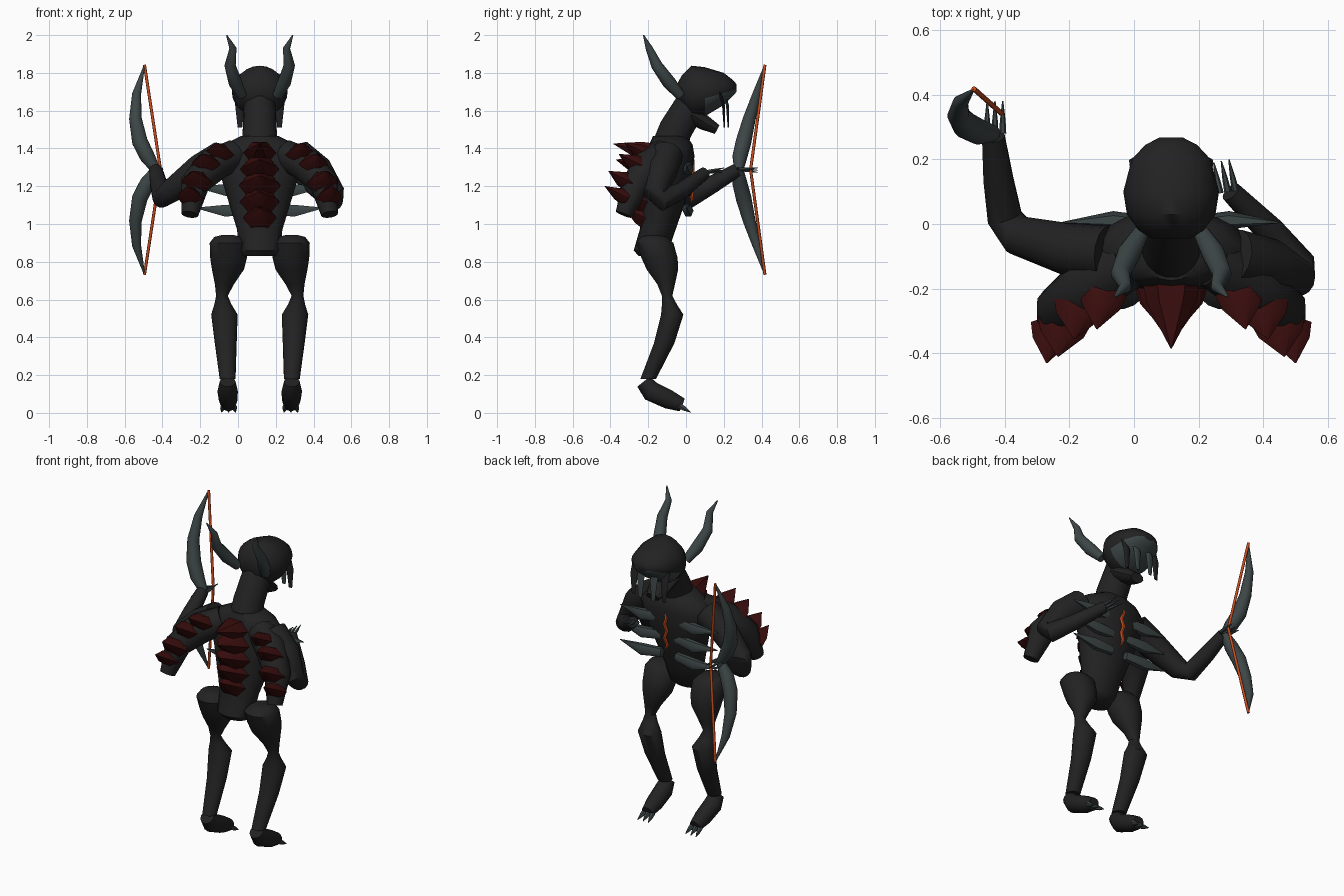
import bpy, bmesh, math
from mathutils import Vector

if "Cube" in bpy.data.objects:
    bpy.data.objects.remove(bpy.data.objects["Cube"])

AXIS = 0.115  # body centre line, offset by the bow on one side
parts = []


def material(name, rgb):
    m = bpy.data.materials.new(name)
    m.use_nodes = True
    color = (*rgb, 1)
    m.diffuse_color = color
    bsdf = m.node_tree.nodes["Principled BSDF"]
    bsdf.inputs["Base Color"].default_value = color
    bsdf.inputs["Roughness"].default_value = 0.7
    return m


HIDE = material("charcoal hide", (0.016, 0.016, 0.016))
BONE = material("slate bone", (0.046, 0.06, 0.061))
SPINE = material("dark red spines", (0.042, 0.004, 0.004))
GLOW = material("ember orange", (0.58, 0.07, 0.012))


def skin(name, rings, mat):
    """Join equal rings of points into a capped surface."""
    bm = bmesh.new()
    loops = [[bm.verts.new(p) for p in ring] for ring in rings]
    n = len(loops[0])
    for a, b in zip(loops, loops[1:]):
        for i in range(n):
            j = (i + 1) % n
            bm.faces.new((a[i], a[j], b[j], b[i]))
    bm.faces.new(loops[0][::-1])
    bm.faces.new(loops[-1])
    bmesh.ops.recalc_face_normals(bm, faces=bm.faces)
    mesh = bpy.data.meshes.new(name)
    bm.to_mesh(mesh)
    bm.free()
    mesh.materials.append(mat)
    ob = bpy.data.objects.new(name, mesh)
    bpy.context.collection.objects.link(ob)
    parts.append(ob)
    return ob


def ellipse(c, u, v, ru, rv, sides):
    angles = [math.tau * i / sides for i in range(sides)]
    return [c + u * ru * math.cos(a) + v * rv * math.sin(a) for a in angles]


def loft(name, rings, mat, sides=20, up=True):
    """Rings (x, y, z, r1, r2), level when up, otherwise facing the front."""
    u, v = Vector((1, 0, 0)), Vector((0, 1, 0) if up else (0, 0, 1))
    return skin(name, [ellipse(Vector(r[:3]), u, v, r[3], r[4], sides) for r in rings], mat)


def tube(name, pts, radii, mat, sides=14, flat=1.0):
    """Round or flattened limb that follows a path without twisting."""
    pts = [Vector(p) for p in pts]
    rings, last, u = [], None, None
    for i, p in enumerate(pts):
        t = (pts[min(i + 1, len(pts) - 1)] - pts[max(i - 1, 0)]).normalized()
        if last is None:
            ref = Vector((0, 0, 1)) if abs(t.z) < 0.85 else Vector((0, 1, 0))
            u = t.cross(ref).normalized()
        else:
            u = last.rotation_difference(t) @ u
        last = t
        rings.append(ellipse(p, u, u.cross(t), radii[i], radii[i] * flat, sides))
    return skin(name, rings, mat)


def spike(name, base, tip, r, mat, flat=1.0, sides=6):
    base, tip = Vector(base), Vector(tip)
    return tube(name, [base, base.lerp(tip, 0.4), tip], [r, r * 0.8, 0.002], mat, sides, flat)


# Torso and neck
loft("torso", [(AXIS, -0.19, 0.83, 0.085, 0.06), (AXIS, -0.185, 0.86, 0.11, 0.092),
               (AXIS, -0.15, 0.97, 0.12, 0.095), (AXIS, -0.1, 1.2, 0.19, 0.125),
               (AXIS, -0.08, 1.36, 0.24, 0.125), (AXIS, -0.08, 1.42, 0.19, 0.115),
               (AXIS, -0.085, 1.465, 0.1, 0.09)], HIDE)
tube("neck", [(AXIS, -0.09, 1.4), (AXIS, -0.055, 1.5), (AXIS, 0.03, 1.64)],
     [0.095, 0.09, 0.085], HIDE, 18)

# Head with a bone underface, and the jaw
head = loft("head", [(AXIS, y, z, a, b) for y, z, a, b in
                     ((-0.045, 1.7, 0.06, 0.045), (-0.02, 1.705, 0.1, 0.085),
                      (0.03, 1.7, 0.137, 0.138), (0.1, 1.7, 0.148, 0.13),
                      (0.2, 1.715, 0.122, 0.085), (0.245, 1.72, 0.08, 0.045),
                      (0.268, 1.72, 0.035, 0.02))], HIDE, 24, up=False)
head.data.materials.append(BONE)
for face in head.data.polygons:
    if face.center.y > 0.12 and face.normal.z < -0.3:
        face.material_index = 1
tube("jaw", [(AXIS, 0.03, 1.58), (AXIS, 0.1, 1.535), (AXIS, 0.165, 1.5)],
     [0.085, 0.07, 0.045], HIDE, 10, 0.6)
for off, mat in ((-0.105, HIDE), (-0.045, BONE), (0.045, BONE), (0.105, HIDE)):
    y = 0.24 - abs(off) * 0.35
    tube("face_plate", [(AXIS + off, y - 0.025, 1.7), (AXIS + off, y - 0.005, 1.63),
                        (AXIS + off, y, 1.51)], [0.024, 0.025, 0.012], mat, 6, 0.35)

# Spine plates down the middle of the back
for i in range(5):
    k = i / 4
    z, y = 1.365 - 0.34 * k, -0.15 - 0.05 * k
    spike("spine_plate", (AXIS, y, z), (AXIS, y - 0.235 + 0.11 * k, z + 0.06),
          0.095 + 0.025 * math.sin(math.pi * k), SPINE, 0.72)

for s, side in ((-1, "right"), (1, "left")):
    def m(x, y, z):
        return (AXIS + s * x, y, z)

    # Horn
    tube(side + "_horn", [m(0.095, -0.03, 1.68), m(0.13, -0.09, 1.75), m(0.157, -0.155, 1.84),
                          m(0.142, -0.195, 1.93), m(0.175, -0.225, 2.0)],
         [0.026, 0.036, 0.03, 0.019, 0.003], BONE, 16)

    # Back shoulder limb with its spines
    tube(side + "_back_limb", [m(0.13, -0.12, 1.37), m(0.25, -0.19, 1.31),
                               m(0.345, -0.265, 1.21), m(0.37, -0.33, 1.05)],
         [0.08, 0.092, 0.078, 0.045], HIDE, 12)
    for x, y, z, r in ((0.21, -0.21, 1.365, 0.075), (0.28, -0.24, 1.305, 0.085),
                       (0.33, -0.295, 1.215, 0.085), (0.365, -0.315, 1.135, 0.07)):
        spike(side + "_limb_spine", m(x, y, z), m(x + 0.02, y - 0.115, z + 0.065), r, SPINE, 0.65)

    # Rib spikes across the chest
    for i in range(3):
        z = 1.3 - 0.11 * i
        tube(side + "_rib", [m(0.05, 0.0, z), m(0.18, 0.012, z - 0.01), m(0.335, 0.005, z + 0.005)],
             [0.022, 0.028, 0.002], BONE, 6, 1.3)

    # Leg
    loft(side + "_leg", [m(x, y, z) + (a, b) for x, y, z, a, b in
                         ((0.17, -0.17, 0.942, 0.03, 0.03), (0.17, -0.17, 0.932, 0.07, 0.07),
                          (0.165, -0.165, 0.9, 0.1, 0.1), (0.165, -0.14, 0.82, 0.097, 0.097),
                          (0.168, -0.125, 0.76, 0.085, 0.085), (0.187, -0.105, 0.68, 0.05, 0.047),
                          (0.2, -0.1, 0.62, 0.031, 0.028), (0.195, -0.088, 0.575, 0.045, 0.04),
                          (0.187, -0.073, 0.52, 0.07, 0.06), (0.18, -0.115, 0.37, 0.058, 0.055),
                          (0.17, -0.2, 0.18, 0.042, 0.042))], HIDE, 18)

    # Foot with three claws
    tube(side + "_foot", [m(0.17, -0.225, 0.165), m(0.17, -0.185, 0.115), m(0.167, -0.09, 0.07),
                          m(0.165, -0.02, 0.042)], [0.042, 0.054, 0.05, 0.036], HIDE, 12)
    for off in (-0.028, 0, 0.028):
        spike(side + "_toe_claw", m(0.165 + off, -0.03, 0.035),
              m(0.165 + off * 1.3, 0.025, 0.003), 0.016, BONE)


def fingers(name, palm, reach):
    palm, reach = Vector(palm), Vector(reach)
    across = reach.cross(Vector((0, 0, 1))).normalized()
    for i in (-1, 0, 1):
        start = palm + across * i * 0.024
        spike(name, start, start + reach + Vector((0, 0, 0.012 * i)), 0.011, BONE)


# Bow arm
tube("right_arm", [(-0.08, -0.09, 1.36), (-0.2, -0.08, 1.29), (-0.36, -0.035, 1.17),
                   (-0.4, 0.02, 1.14), (-0.42, 0.14, 1.21), (-0.435, 0.27, 1.285)],
     [0.085, 0.082, 0.062, 0.055, 0.047, 0.036], HIDE)
fingers("right_finger", (-0.43, 0.28, 1.29), (0.0, 0.1, -0.005))

# Bent free arm
tube("left_arm", [(0.31, -0.1, 1.37), (0.42, -0.13, 1.28), (0.51, -0.165, 1.16),
                  (0.51, -0.13, 1.125), (0.42, -0.02, 1.18), (0.3, 0.1, 1.27)],
     [0.085, 0.085, 0.058, 0.055, 0.045, 0.033], HIDE)
fingers("left_finger", (0.29, 0.1, 1.275), (-0.02, 0.095, 0.01))

# Bow limbs, mirrored above and below the grip, and the string
GRIP = 1.287
for d, end in ((1, "upper"), (-1, "lower")):
    limb = ((-0.435, 0.28, 0), (-0.48, 0.285, 0.07), (-0.52, 0.305, 0.15),
            (-0.543, 0.335, 0.27), (-0.537, 0.375, 0.4), (-0.495, 0.417, 0.555))
    tube(end + "_bow_limb", [(x, y, GRIP + d * h) for x, y, h in limb],
         [0.025, 0.04, 0.042, 0.034, 0.024, 0.003], BONE, 16)
    tube(end + "_bow_string", [(-0.495, 0.418, GRIP + d * 0.555), (-0.41, 0.342, GRIP)],
         [0.008, 0.008], GLOW, 8)

# Glowing crack down the chest
crack = [(AXIS + 0.008 * (-1) ** i, 0.036 - 0.006 * (i > 4), 1.37 - 0.043 * i) for i in range(7)]
tube("chest_crack", crack, [0.004] + [0.011] * 5 + [0.004], GLOW, 6)

# Smooth rounded parts, keep hard edges crisp
bpy.ops.object.select_all(action="DESELECT")
for ob in parts:
    ob.select_set(True)
bpy.context.view_layer.objects.active = parts[0]
bpy.ops.object.shade_smooth_by_angle(angle=math.radians(48))
